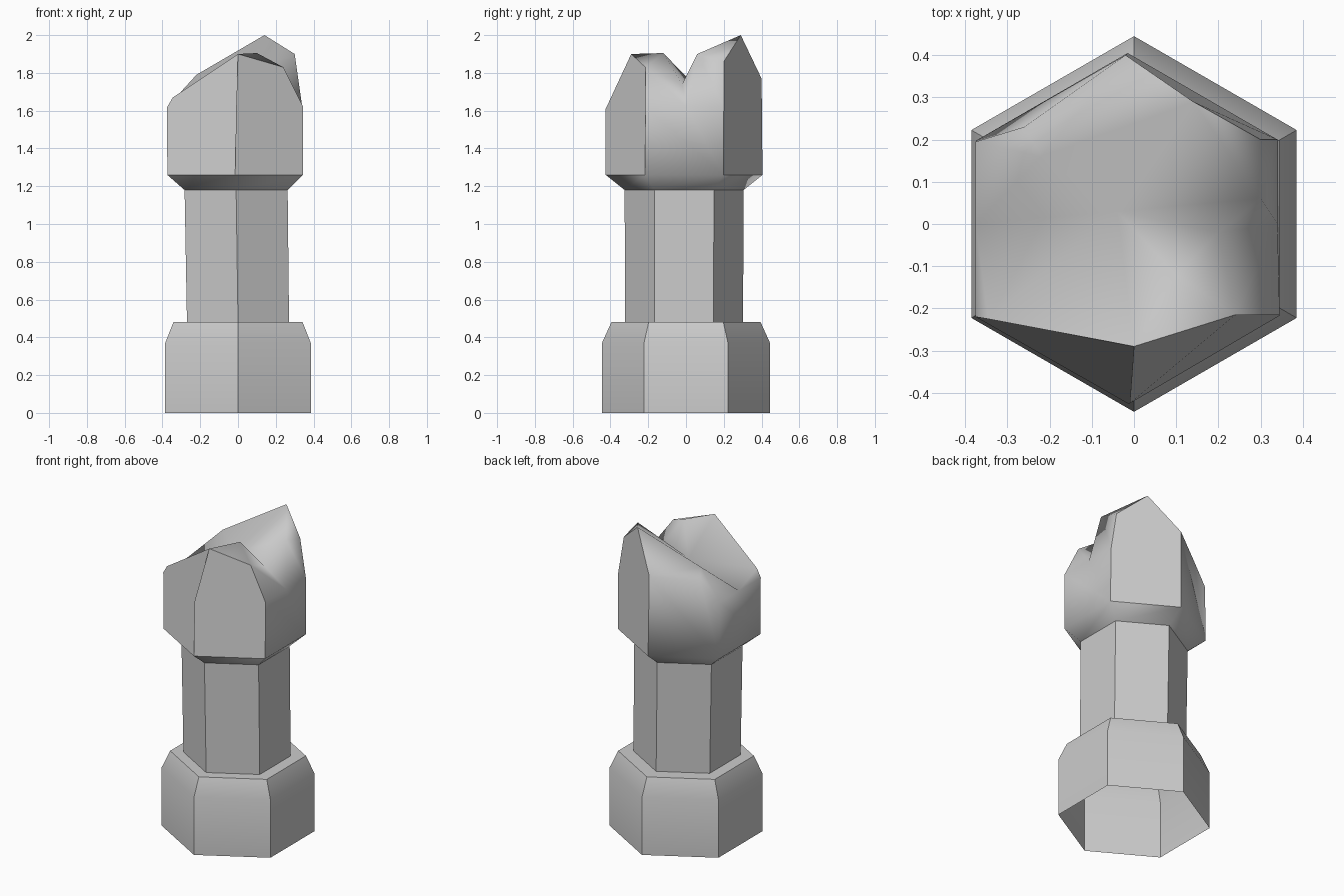
import bpy, bmesh
from math import sin, cos, radians

cube = bpy.data.objects.get("Cube")
if cube:
    bpy.data.objects.remove(cube, do_unlink=True)

stone = bpy.data.materials.new("grey stone")
stone.use_nodes = True
colour = (0.6, 0.6, 0.6, 1)
stone.diffuse_color = colour
stone.node_tree.nodes["Principled BSDF"].inputs["Base Color"].default_value = colour


def add_object(name, bm):
    mesh = bpy.data.meshes.new(name)
    bm.to_mesh(mesh)
    bm.free()
    mesh.materials.append(stone)
    obj = bpy.data.objects.new(name, mesh)
    bpy.context.scene.collection.objects.link(obj)


def hexagon(bm, r, z, cx=0, cy=0):
    """Six corners, counter-clockwise, starting at the front."""
    angles = [radians(60 * i - 90) for i in range(6)]
    return [bm.verts.new((cx + r * cos(a), cy + r * sin(a), z)) for a in angles]


def bridge(bm, low, high, smooth):
    for i in range(6):
        j = (i + 1) % 6
        bm.faces.new((low[i], low[j], high[j], high[i])).smooth = smooth


# Base: open underneath, bevelled shoulder, flat ledge up to the shaft
bm = bmesh.new()
rings = [hexagon(bm, r, z) for r, z in ((0.445, 0), (0.445, 0.37), (0.395, 0.48))]
inner = hexagon(bm, 0.312, 0.48, 0, -0.01)
bridge(bm, rings[0], rings[1], True)
bridge(bm, rings[1], rings[2], True)
bridge(bm, rings[2], inner, False)
bm.normal_update()
for e in bm.edges:
    e.smooth = len(e.link_faces) == 2 and e.calc_face_angle() < radians(35)
add_object("base", bm)

# Shaft
bm = bmesh.new()
bridge(bm, hexagon(bm, 0.312, 0.48, 0, -0.01), hexagon(bm, 0.315, 1.18, -0.01, -0.01), False)
add_object("shaft", bm)

# Broken head: flared underside, hexagonal walls and a fractured top
bm = bmesh.new()
neck = hexagon(bm, 0.315, 1.18, -0.01, -0.01)
foot = hexagon(bm, 0.415, 1.26, -0.015, -0.01)
bridge(bm, neck, foot, True)
points = {
    "front": (-0.01, -0.425, 1.61), "front_peak": (0, -0.29, 1.9),
    "front_chip": (0.24, -0.215, 1.83), "left_front": (0.345, -0.215, 1.62),
    "left_mid": (0.34, 0, 1.62), "left_back": (0.34, 0.2, 1.62),
    "back_chip": (0.3, 0.2, 1.86), "back_peak": (0.14, 0.29, 2.0),
    "back": (-0.02, 0.4, 1.77), "rear_notch": (-0.26, 0.23, 1.74),
    "right_back": (-0.375, 0.195, 1.62), "right_mid": (-0.375, 0, 1.62),
    "right_front": (-0.375, -0.22, 1.62), "right_chip": (-0.345, -0.225, 1.67),
    "centre": (-0.04, 0.03, 1.75), "knob": (0.1, -0.12, 1.905),
    "ridge": (0.3, 0.06, 1.9), "valley": (0.2, -0.02, 1.74), "hump": (-0.22, 0.16, 1.79),
}
v = {name: bm.verts.new(co) for name, co in points.items()}

# Walls in order round the hexagon; each top edge runs back towards its start
walls = [
    ("left_front front_chip front_peak front", False),
    ("left_back left_mid left_front", True),
    ("back back_peak back_chip left_back", False),
    ("right_back rear_notch back", True),
    ("right_front right_mid right_back", True),
    ("front front_peak right_chip right_front", False),
]
for i, (top, smooth) in enumerate(walls):
    corners = [foot[i], foot[(i + 1) % 6]] + [v[n] for n in top.split()]
    bm.faces.new(corners).smooth = smooth

# Fracture surface: fans of triangles, each a hub and its neighbours in turn
fans = [
    ("valley", "left_mid ridge centre knob front_chip left_mid"),
    ("centre", "ridge back_peak hump right_mid right_chip front_peak knob"),
    ("hump", "back_peak back rear_notch right_back right_mid"),
    ("ridge", "left_mid left_back back_chip back_peak"),
    ("front_chip", "knob front_peak"),
    ("front_chip", "left_front left_mid"),
    ("right_mid", "right_front right_chip"),
]
for hub, around in fans:
    rim = [v[n] for n in around.split()]
    for a, b in zip(rim, rim[1:]):
        bm.faces.new((v[hub], a, b)).smooth = True
for e in bm.edges:
    e.smooth = all(f.smooth for f in e.link_faces)
add_object("broken_head", bm)
